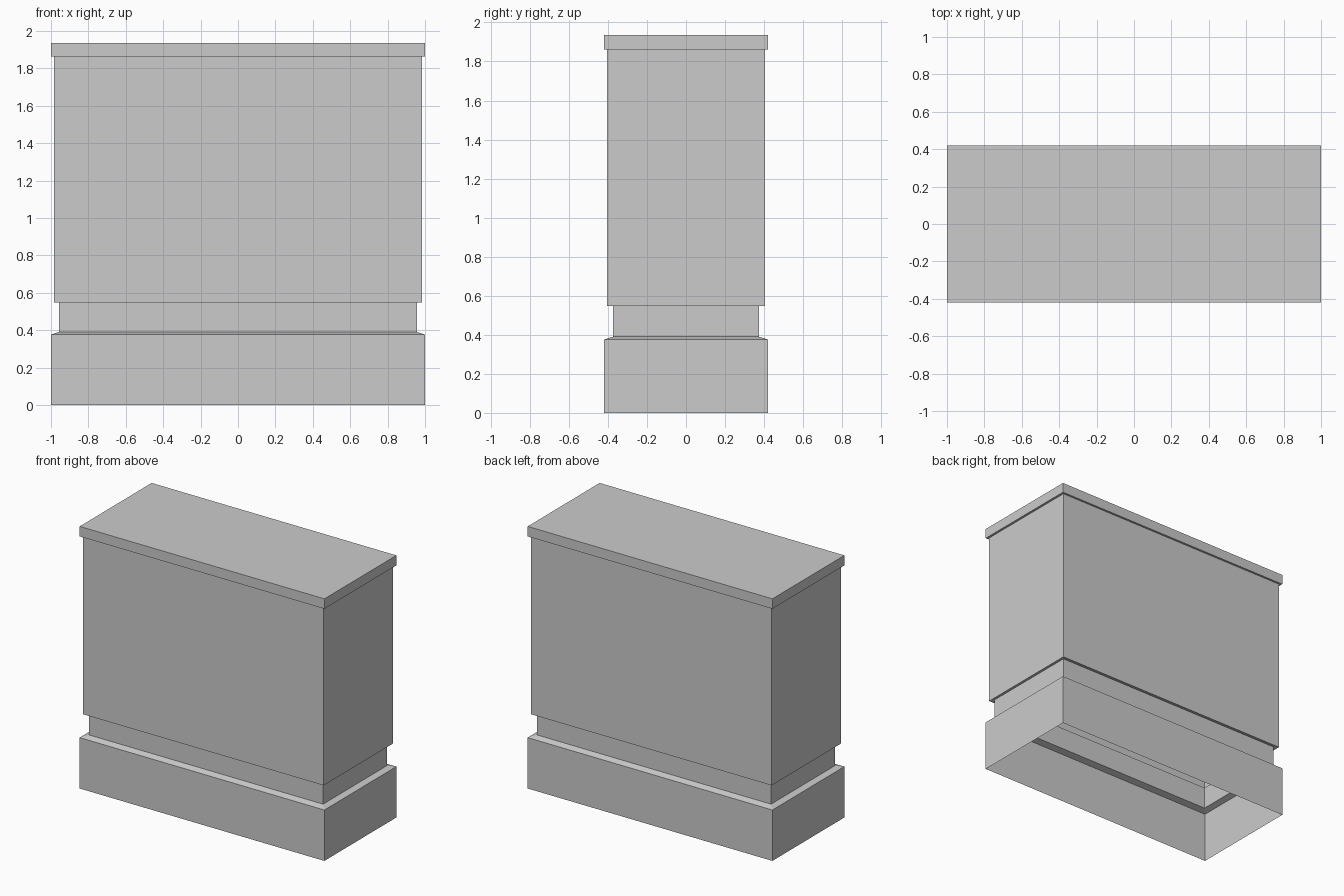
import bpy
import bmesh

cube = bpy.data.objects.get("Cube")
if cube:
    bpy.data.objects.remove(cube, do_unlink=True)

# One flat grey for the whole cabinet
grey = bpy.data.materials.new("light_grey")
grey.use_nodes = True
colour = (0.6, 0.6, 0.6, 1)
grey.diffuse_color = colour
grey.node_tree.nodes["Principled BSDF"].inputs["Base Color"].default_value = colour


def shell(name, rings, closed_top=False):
    """Stack rectangular rings (half width, half depth, height) into an open shell."""
    bm = bmesh.new()
    loops = []
    for hx, hy, z in rings:
        corners = [(-hx, -hy), (hx, -hy), (hx, hy), (-hx, hy)]
        loops.append([bm.verts.new((x, y, z)) for x, y in corners])
    for low, high in zip(loops, loops[1:]):
        for i in range(4):
            j = (i + 1) % 4
            bm.faces.new((low[i], low[j], high[j], high[i]))
    if closed_top:
        bm.faces.new(loops[-1])
    mesh = bpy.data.meshes.new(name)
    bm.to_mesh(mesh)
    bm.free()
    mesh.materials.append(grey)
    obj = bpy.data.objects.new(name, mesh)
    bpy.context.collection.objects.link(obj)
    return obj


BASE = (1.0, 0.42)
NECK = (0.957, 0.374)
BODY = (0.983, 0.404)
BASE_TOP, NECK_LOW, NECK_TOP = 0.376, 0.39, 0.553
BODY_LOW, BODY_TOP, CAP_TOP = 0.547, 1.862, 1.936

# Hollow plinth, open underneath, with a gently sloped shoulder
shell("plinth", [(*BASE, 0), (*BASE, BASE_TOP), (*NECK, NECK_LOW)])

# Recessed neck between plinth and body
shell("neck", [(*NECK, NECK_LOW), (*NECK, NECK_TOP)])

# Main body with its overhanging lower lip
shell("body", [(*NECK, NECK_TOP), (*BODY, BODY_LOW), (*BODY, BODY_TOP)])

# Overhanging lid
shell("lid", [(*BODY, BODY_TOP), (*BASE, BODY_TOP), (*BASE, CAP_TOP)], closed_top=True)
